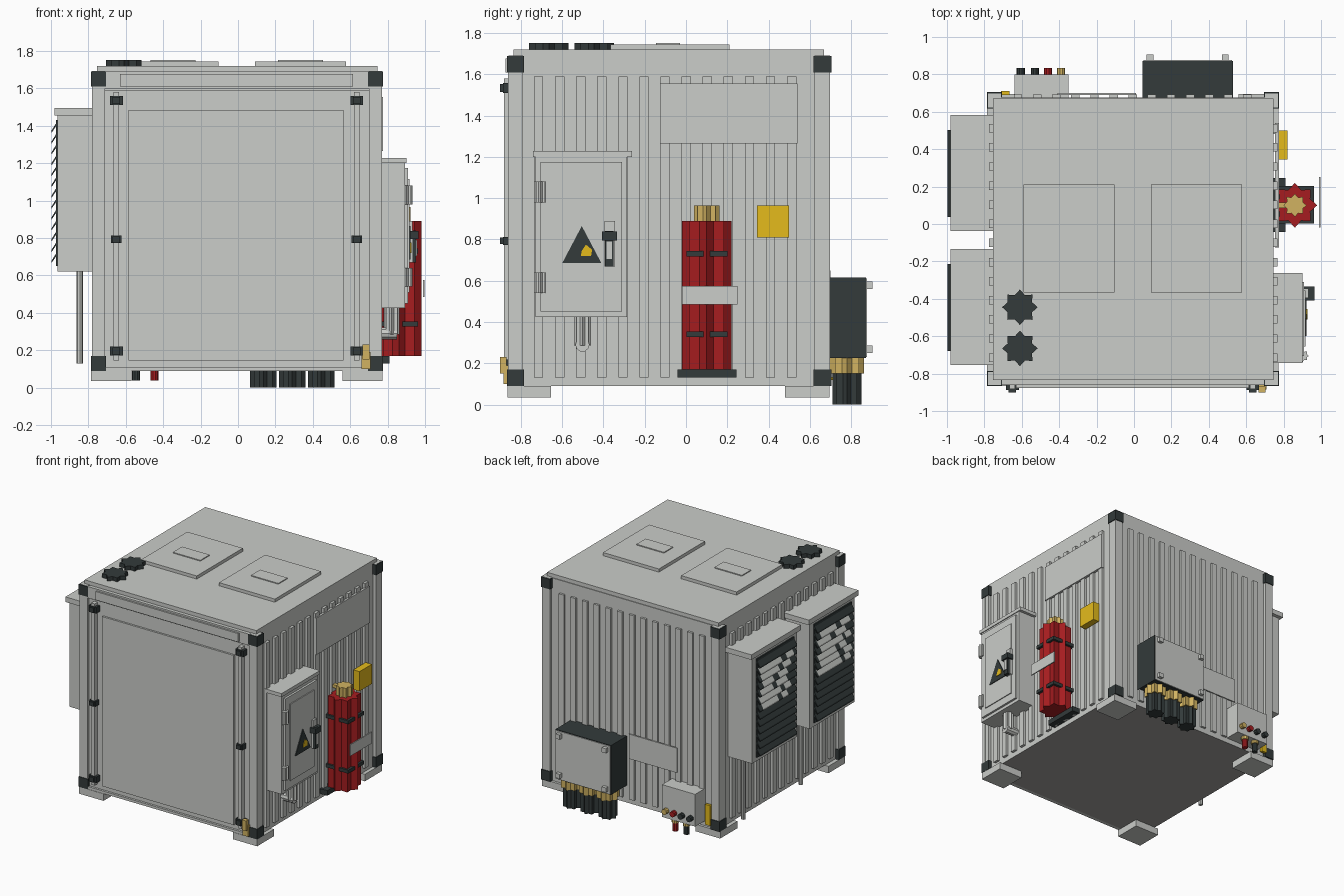
import bpy, bmesh, math, random

random.seed(4)


def mat(name, r, g, b):
    m = bpy.data.materials.new(name)
    m.diffuse_color = (r, g, b, 1)
    return m


GREY = mat("light_grey", 0.595, 0.61, 0.585)
DARK = mat("charcoal", 0.033, 0.043, 0.043)
RED = mat("red", 0.38, 0.012, 0.014)
YELLOW = mat("yellow", 0.78, 0.50, 0.012)
BRASS = mat("brass", 0.64, 0.45, 0.12)
UNDER = mat("underside_grey", 0.36, 0.35, 0.34)


def finish(name, bm, m):
    bmesh.ops.recalc_face_normals(bm, faces=bm.faces)
    me = bpy.data.meshes.new(name)
    bm.to_mesh(me)
    bm.free()
    me.materials.append(m)
    ob = bpy.data.objects.new(name, me)
    bpy.context.collection.objects.link(ob)
    return ob


def boxes(name, m, *spans):
    """One object from axis-aligned spans (x0, x1, y0, y1, z0, z1)."""
    bm = bmesh.new()
    for s in spans:
        vs = bmesh.ops.create_cube(bm, size=1)["verts"]
        for v in vs:
            for i in range(3):
                v.co[i] = s[2 * i + (1 if v.co[i] > 0 else 0)]
    return finish(name, bm, m)


def prism(name, m, pts, axis, a, b):
    """Extrude a 2D outline along an axis from a to b."""
    bm = bmesh.new()
    place = {"x": lambda u, v, w: (w, u, v), "y": lambda u, v, w: (u, w, v),
             "z": lambda u, v, w: (u, v, w)}[axis]
    lo = [bm.verts.new(place(u, v, a)) for u, v in pts]
    hi = [bm.verts.new(place(u, v, b)) for u, v in pts]
    bm.faces.new(lo)
    bm.faces.new(hi)
    for i in range(len(pts)):
        j = (i + 1) % len(pts)
        bm.faces.new((lo[i], lo[j], hi[j], hi[i]))
    return finish(name, bm, m)


def ring(cx, cy, r, r2=None, n=16):
    """Round outline, or a star when an inner radius is given."""
    return [(cx + (r2 if r2 and i % 2 else r) * math.cos(math.tau * i / n),
             cy + (r2 if r2 and i % 2 else r) * math.sin(math.tau * i / n)) for i in range(n)]


def star(name, m, cx, cy, r, z0, z1):
    return prism(name, m, ring(cx, cy, r, r * 0.74), "z", z0, z1)


# Container shell: walls, darker underside, roof
shell = boxes("shell", GREY, (-0.755, 0.745, -0.835, 0.675, 0.09, 1.69))
shell.data.materials.append(UNDER)
for p in shell.data.polygons:
    p.material_index = 1 if p.normal.z < -0.5 else 0
boxes("roof", GREY, (-0.755, 0.745, -0.835, 0.67, 1.69, 1.72))

# Corner posts showing through the tops of the castings, and feet
posts, castings, feet = [], [], []
for x0, x1, fx0, fx1 in ((-0.786, -0.706, -0.786, -0.57), (0.695, 0.775, 0.56, 0.773)):
    for y0, y1, fy0, fy1 in ((-0.867, -0.785, -0.865, -0.655), (0.617, 0.705, 0.48, 0.695)):
        e = 0.006
        posts.append((x0 + e, x1 - e, y0 + e, y1 - e, 0.1, 1.692))
        castings += [(x0, x1, y0, y1, 0.09, 0.17), (x0, x1, y0, y1, 1.61, 1.69)]
        feet.append((fx0, fx1, fy0, fy1, 0.035, 0.09))
boxes("corner_posts", GREY, *posts)
boxes("corner_castings", DARK, *castings)
boxes("feet", GREY, *feet)

# Corrugation ribs on both sides and the back
side, back = [], []
for i in range(13):
    y = -0.737 + i * 0.1022
    side += [(0.74, 0.766, y, y + 0.045, 0.13, 1.59), (-0.775, -0.75, y, y + 0.045, 0.13, 1.59)]
    x = -0.62 + i * 0.1022
    back.append((x - 0.0225, x + 0.0225, 0.67, 0.692, 0.13, 1.59))
boxes("side_ribs", GREY, *side)
boxes("back_ribs", GREY, *back)

# Front frame, header and door
boxes("front_frame", GREY, (-0.78, -0.71, -0.862, -0.83, 0.09, 1.69),
      (0.7, 0.77, -0.862, -0.83, 0.09, 1.69), (-0.71, 0.7, -0.862, -0.83, 0.09, 0.11),
      (-0.71, 0.7, -0.862, -0.83, 1.6, 1.69))
boxes("front_header_plate", GREY, (-0.63, 0.615, -0.876, -0.86, 1.61, 1.677))
boxes("front_door", GREY, (-0.71, 0.7, -0.845, -0.83, 0.11, 1.59))
boxes("door_panel", GREY, (-0.585, 0.565, -0.86, -0.84, 0.145, 1.485))
rods, clips = [], []
for x in (-0.65, 0.635):
    rods.append((x - 0.015, x + 0.015, -0.883, -0.84, 0.145, 1.58))
    for z, w, h in ((0.195, 0.034, 0.024), (0.793, 0.028, 0.02), (1.535, 0.034, 0.024)):
        clips.append((x - w, x + w, -0.888, -0.84, z - h, z + h))
        clips.append((x - 0.02, x + 0.02, -0.902, -0.885, z - h * 0.8, z + h * 0.8))
boxes("lock_rods", GREY, *rods)
boxes("lock_rod_clips", DARK, *clips)
boxes("front_earth_lug", BRASS, (0.66, 0.708, -0.885, -0.86, 0.1, 0.19),
      (0.666, 0.702, -0.902, -0.87, 0.15, 0.23))

# Roof hatches and vents
for x0, x1 in ((-0.59, -0.105), (0.09, 0.578)):
    c = (x0 + x1) / 2
    boxes("roof_hatch", GREY, (x0, x1, -0.365, 0.21, 1.72, 1.745))
    boxes("hatch_plate", GREY, (c - 0.12, c + 0.12, -0.145, -0.03, 1.745, 1.752))
for y in (-0.445, -0.665):
    star("roof_vent", DARK, -0.61, y, 0.095, 1.72, 1.752)

# Louvred cooling units on the left, with drain pipes
for y0 in (-0.755, -0.037):
    y1 = y0 + 0.62
    boxes("cooling_unit", GREY, (-0.965, -0.75, y0 + 0.03, y1 - 0.03, 0.62, 1.46))
    boxes("cooling_hood", GREY, (-0.98, -0.75, y0, y1, 1.455, 1.495))
    ya, yb = y0 + 0.075, y1 - 0.08
    boxes("louvre_backing", DARK, (-0.974, -0.96, ya, yb, 0.65, 1.43))
    for i in range(13):
        z = 0.665 + i * 0.058
        blade = [(-0.974, z + 0.05), (-0.974, z + 0.035), (-0.998, z), (-0.998, z + 0.012)]
        cuts = [ya, yb]
        if 5 < i < 12:
            a = ya + random.uniform(0.02, 0.12)
            b = a + random.uniform(0.06, 0.14)
            c = b + random.uniform(0.02, 0.07)
            cuts = [ya, a, b, c, yb - random.uniform(0.01, 0.06), yb]
        for k in range(len(cuts) - 1):
            prism("louvre_blade", GREY if k % 2 else DARK, blade, "y", cuts[k], cuts[k + 1])
    prism("drain_pipe", GREY, ring(-0.846, y0 + 0.53, 0.017, n=8), "z", 0.13, 0.63)

# Electrical cabinet on the right
boxes("cabinet", GREY, (0.74, 0.893, -0.73, -0.285, 0.425, 1.2))
boxes("cabinet_hood", GREY, (0.74, 0.9, -0.742, -0.262, 1.2, 1.228))
boxes("cabinet_door", GREY, (0.88, 0.91, -0.705, -0.31, 0.45, 1.175))
boxes("cabinet_door_panel", GREY, (0.9, 0.917, -0.655, -0.355, 0.51, 1.115))
for z in (0.54, 0.98):
    star("cabinet_hinge", GREY, 0.902, -0.705, 0.032, z, z + 0.1)
prism("warning_triangle", DARK, [(-0.6, 0.685), (-0.41, 0.685), (-0.505, 0.865)], "x", 0.916, 0.923)
prism("warning_mark", YELLOW, [(-0.51, 0.72), (-0.46, 0.72), (-0.455, 0.75), (-0.485, 0.775),
                               (-0.505, 0.745)], "x", 0.922, 0.928)
boxes("cabinet_handle_base", GREY, (0.91, 0.932, -0.395, -0.345, 0.67, 0.89))
boxes("cabinet_handle", DARK, (0.91, 0.965, -0.408, -0.335, 0.795, 0.838),
      (0.925, 0.952, -0.392, -0.352, 0.67, 0.84))
boxes("cabinet_handle_inlay", GREY, (0.95, 0.957, -0.386, -0.358, 0.705, 0.79))
star("cabinet_spout", GREY, 0.822, -0.502, 0.042, 0.285, 0.43)
prism("spout_elbow", GREY, ring(-0.502, 0.29, 0.034, n=10), "x", 0.745, 0.85)

# Wall plates and alarm box on the right and back
boxes("side_sign_plate", GREY, (0.755, 0.774, -0.125, 0.54, 1.265, 1.555))
boxes("alarm_box", YELLOW, (0.766, 0.82, 0.345, 0.5, 0.81, 0.965))
boxes("back_sign_plate", GREY, (-0.41, 0.01, 0.69, 0.7, 0.455, 0.65))

# Fire extinguisher with bracket, clamps and tag
star("extinguisher", RED, 0.86, 0.1, 0.12, 0.17, 0.89)
star("extinguisher_valve", BRASS, 0.86, 0.1, 0.062, 0.88, 0.965)
boxes("extinguisher_lever", BRASS, (0.768, 0.86, 0.085, 0.115, 0.925, 0.95))
boxes("extinguisher_bracket", DARK, (0.745, 0.81, -0.042, 0.245, 0.13, 0.17),
      (0.76, 0.962, 0.002, 0.202, 0.328, 0.355), (0.76, 0.962, 0.002, 0.202, 0.718, 0.745))
boxes("extinguisher_tag", GREY, (0.989, 0.998, -0.02, 0.25, 0.485, 0.575))

# Junction box on the back with three cable glands
boxes("junction_box", DARK, (0.045, 0.53, 0.67, 0.872, 0.225, 0.615))
boxes("junction_cover", GREY, (0.05, 0.525, 0.87, 0.878, 0.23, 0.61))
boxes("cover_bolts", GREY, *[(x, x + 0.036, 0.87, 0.905, z, z + 0.036)
                             for x in (0.067, 0.47) for z in (0.25, 0.56)])
for x in (0.135, 0.29, 0.445):
    star("cable_gland", BRASS, x, 0.78, 0.083, 0.15, 0.226)
    star("power_cable", DARK, x, 0.78, 0.07, 0.0, 0.152)

# Small terminal box on the back with plugs and hanging cables
boxes("terminal_box", GREY, (-0.64, -0.35, 0.67, 0.8, 0.13, 0.385))
for x, m in ((-0.605, DARK), (-0.53, DARK), (-0.46, RED), (-0.39, BRASS)):
    prism("terminal_plug", m, ring(x, 0.19, 0.022, n=10), "y", 0.79, 0.833)
for x, m in ((-0.545, DARK), (-0.447, RED)):
    prism("cable_collar", BRASS, ring(x, 0.77, 0.028, n=10), "z", 0.105, 0.135)
    prism("terminal_cable", m, ring(x, 0.77, 0.022, n=10), "z", 0.038, 0.11)
boxes("back_earth_strip", YELLOW, (-0.71, -0.665, 0.69, 0.712, 0.12, 0.28))
